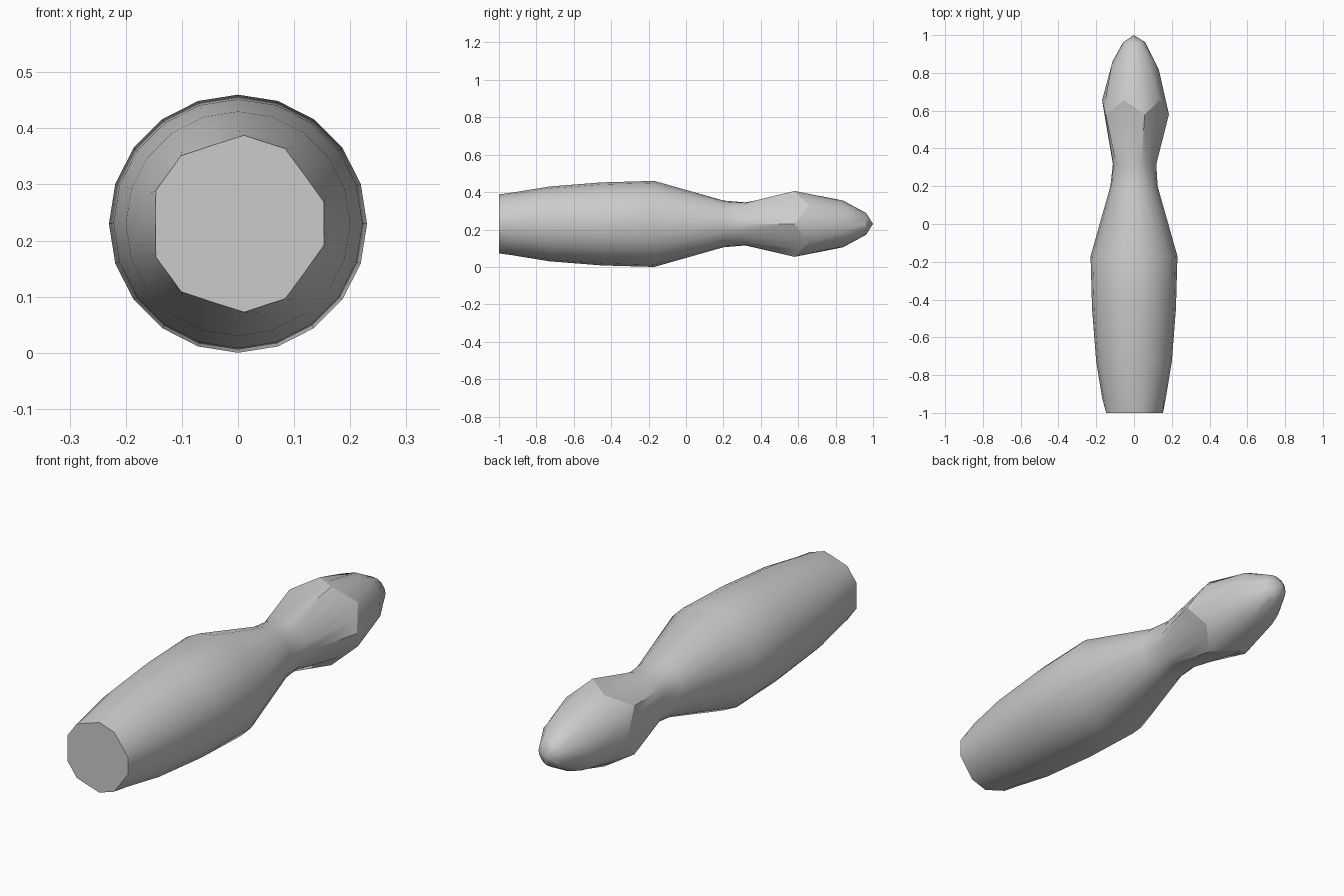
import bpy, bmesh, math

if "Cube" in bpy.data.objects:
    bpy.data.objects.remove(bpy.data.objects["Cube"], do_unlink=True)

CENTRE_Z = 0.23
COLUMNS = 20          # five-fold symmetry, four columns per sector

# Colour
grey = bpy.data.materials.new("light grey")
grey.use_nodes = True
grey.diffuse_color = (0.6, 0.6, 0.6, 1)
grey.node_tree.nodes["Principled BSDF"].inputs["Base Color"].default_value = (0.6, 0.6, 0.6, 1)


def circle(y, r):
    """Round row: the same radius and length on ridge, between and mid-panel columns."""
    return ((0, r, y), (18, r, y), (36, r, y))


# Rows from the flat end to the tip, each as (angle, radius, y) for the
# ridge, between and mid-panel columns; the sector is mirrored and repeated
rows = [
    ((0, 0.153, -1), (14, 0.158, -1), (36, 0.147, -1)),     # faceted flat end
    circle(-0.925, 0.168),
    circle(-0.73, 0.200),
    circle(-0.45, 0.222),
    circle(-0.17, 0.230),                                   # widest part
    circle(0.20, 0.125),                                    # neck
    ((0, 0.118, 0.317), (18, 0.115, 0.317), (36, 0.112, 0.317)),
    ((0, 0.185, 0.58), (17.2, 0.1685, 0.618), (36, 0.169, 0.656)),   # head shoulder
    ((0, 0.132, 0.815), (18, 0.125, 0.84), (36, 0.113, 0.862)),
    ((0, 0.059, 0.963), (18, 0.058, 0.963), (36, 0.057, 0.963)),
]
NECK, SHOULDER = 6, 7


def ring(bm, row):
    verts = []
    for i in range(COLUMNS):
        sector, step = divmod(i, 4)
        angle, r, y = row[step] if step < 3 else row[1]
        if step == 3:
            angle = 72 - angle
        a = math.radians(72 * sector + angle)
        verts.append(bm.verts.new((r * math.cos(a), y, CENTRE_Z + r * math.sin(a))))
    return verts


# Loft the rows, cap the end and close the tip
bm = bmesh.new()
rings = [ring(bm, row) for row in rows]
for a, b in zip(rings, rings[1:]):
    for i in range(COLUMNS):
        j = (i + 1) % COLUMNS
        bm.faces.new((a[i], a[j], b[j], b[i]))
bm.faces.new(rings[0])
tip = bm.verts.new((0, 1, CENTRE_Z))
for i in range(COLUMNS):
    bm.faces.new((rings[-1][i], rings[-1][(i + 1) % COLUMNS], tip))
bmesh.ops.recalc_face_normals(bm, faces=bm.faces[:])

# Crisp panel ridges and shoulder line on the head
for i in range(COLUMNS):
    bm.edges.get((rings[SHOULDER][i], rings[SHOULDER][(i + 1) % COLUMNS])).smooth = False
    if i % 4 == 0:
        bm.edges.get((rings[NECK][i], rings[SHOULDER][i])).smooth = False

mesh = bpy.data.meshes.new("body_with_head")
bm.to_mesh(mesh)
bm.free()
mesh.materials.append(grey)
body = bpy.data.objects.new("body_with_head", mesh)
bpy.context.collection.objects.link(body)

# Smooth body, sharp flat end
bpy.ops.object.select_all(action="DESELECT")
body.select_set(True)
bpy.context.view_layer.objects.active = body
bpy.ops.object.shade_smooth_by_angle(angle=math.radians(30), keep_sharp_edges=True)
